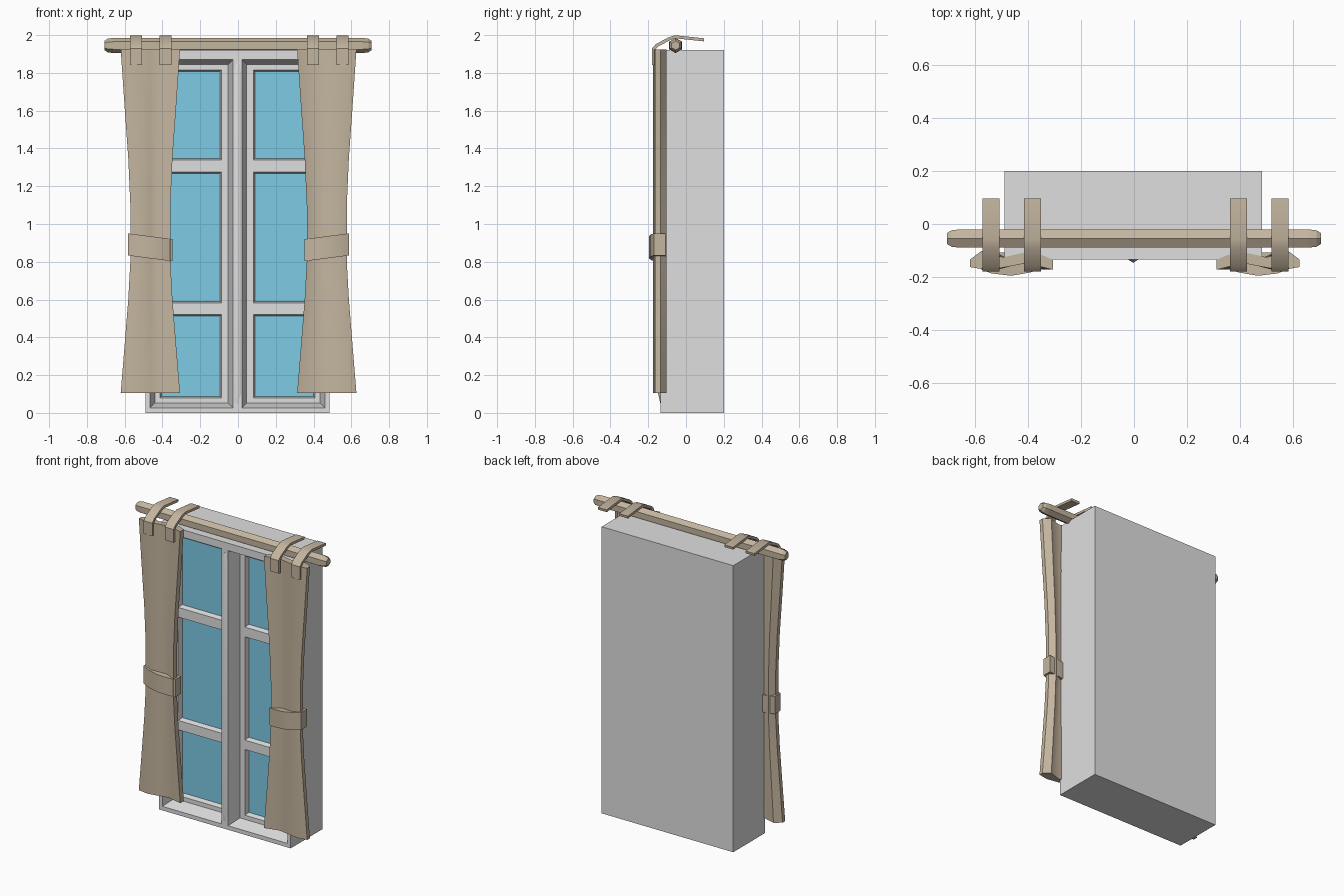
import bpy, bmesh, math

if "Cube" in bpy.data.objects:
    bpy.data.objects.remove(bpy.data.objects["Cube"])


def material(name, rgb):
    m = bpy.data.materials.new(name)
    m.diffuse_color = (*rgb, 1)
    m.use_nodes = True
    m.node_tree.nodes["Principled BSDF"].inputs["Base Color"].default_value = m.diffuse_color
    return m


GREY = material("frame_grey", (0.74, 0.74, 0.74))
GLASS = material("glass_blue", (0.21, 0.6, 0.79))
TAN = material("curtain_tan", (0.55, 0.46, 0.345))


def finish(bm, name, mats, mirror=None, recalc=True, smooth=0):
    """Make the object; mirror is the x position of the mirror plane."""
    if recalc:
        bmesh.ops.recalc_face_normals(bm, faces=bm.faces)
    me = bpy.data.meshes.new(name)
    bm.to_mesh(me)
    bm.free()
    for m in mats:
        me.materials.append(m)
    ob = bpy.data.objects.new(name, me)
    bpy.context.collection.objects.link(ob)
    if mirror is not None:
        ob.location.x = mirror
        ob.modifiers.new("mirror", 'MIRROR')
    if smooth:
        bpy.ops.object.select_all(action='DESELECT')
        ob.select_set(True)
        bpy.context.view_layer.objects.active = ob
        bpy.ops.object.shade_smooth_by_angle(angle=math.radians(smooth))
    return ob


def loft(name, rings, mat, mirror=None, smooth=0):
    """Closed solid through a list of equal-length point rings."""
    bm = bmesh.new()
    vs = [[bm.verts.new(p) for p in r] for r in rings]
    n = len(vs[0])
    for a, b in zip(vs, vs[1:]):
        for i in range(n):
            j = (i + 1) % n
            bm.faces.new((a[i], a[j], b[j], b[i]))
    bm.faces.new(vs[0])
    bm.faces.new(vs[-1])
    return finish(bm, name, [mat], mirror, smooth=smooth)


# Window body: box whose front steps back into two sashes of three panes
FRONT, SASH, PANE, BACK = -0.135, -0.045, -0.012, 0.2
bm = bmesh.new()


def rect(x0, x1, z0, z1, y):
    return [(x0, y, z0), (x1, y, z0), (x1, y, z1), (x0, y, z1)]


def quad(pts, mi=0):
    bm.faces.new([bm.verts.new(p) for p in pts]).material_index = mi


def ring(a, b):
    for i in range(4):
        j = (i + 1) % 4
        quad((a[i], a[j], b[j], b[i]))


def panel(xs, zs, y):
    """Flat grid with every odd cell left open; returns the openings."""
    holes = []
    for i in range(len(xs) - 1):
        for k in range(len(zs) - 1):
            cell = (xs[i], xs[i + 1], zs[k], zs[k + 1])
            if i % 2 and k % 2:
                holes.append(cell)
            else:
                quad(rect(*cell, y))
    return holes


def inset(c, d):
    return (c[0] + d, c[1] - d, c[2] + d, c[3] - d)


outer = (-0.49, 0.485, 0.0, 1.92)
quad(rect(*outer, BACK)[::-1])
ring(rect(*outer, BACK), rect(*outer, FRONT))
for hole in panel([-0.49, -0.465, -0.027, 0.021, 0.46, 0.485],
                  [0, 0.027, 1.87, 1.92], FRONT):
    sash = inset(hole, 0.025)
    ring(rect(*hole, FRONT), rect(*sash, SASH))
    # the stile beside the centre post is a little wider
    left, right = (0.028, 0.036) if hole[0] < 0 else (0.036, 0.028)
    xs = [sash[0], sash[0] + left, sash[1] - right, sash[1]]
    zs = [sash[2], 0.08, 0.52, 0.583, 1.275, 1.34, 1.815, sash[3]]
    for h in panel(xs, zs, SASH):
        p = inset(h, 0.008)
        ring(rect(*h, SASH), rect(*p, PANE))
        quad(rect(*p, PANE), 1)
bmesh.ops.remove_doubles(bm, verts=bm.verts, dist=1e-5)
finish(bm, "window_body", [GREY, GLASS], recalc=False)

# Slim ridge over the joint between the sashes
loft("centre_strip", [
    [(-0.003 + w * u, -0.134 - d * (u == 0), z) for u in (-1, 0, 1)]
    for z, w, d in ((0.05, 0.012, 0.002), (0.1, 0.02, 0.013),
                    (1.8, 0.02, 0.013), (1.85, 0.012, 0.002))], GREY,
     smooth=75)

# Hexagonal curtain rod with tapered ends
loft("curtain_rod", [
    [(x, -0.055 + r * math.sin(k * math.pi / 3),
      1.945 + r * math.cos(k * math.pi / 3)) for k in range(6)]
    for x, r in ((-0.708, 0.024), (-0.69, 0.036), (-0.66, 0.04),
                 (0.66, 0.04), (0.69, 0.036), (0.708, 0.024))], TAN)

# Softly folded curtains, drawn in at the waist
CX = 0.467
front = [(-1, -0.173), (-0.37, -0.148), (0, -0.159), (0.55, -0.175),
         (1, -0.163)]
back = [(1, -0.135), (0.72, -0.102), (0.2, -0.126), (-0.37, -0.106),
        (-0.7, -0.115), (-1, -0.135)]

loft("curtain", [
    [(CX + u * w, y, z) for u, y in front + back] for z, w in (
        (0.105, 0.157), (0.35, 0.137), (0.6, 0.117), (0.8, 0.106),
        (1.1, 0.106), (1.35, 0.117), (1.6, 0.135), (1.925, 0.157))],
     TAN, 0.003, 40)

# Tiebacks wrapped around the waist, tilted down toward the glass
tie = [(-0.118, -0.168), (-0.075, -0.183), (0, -0.196), (0.075, -0.187),
       (0.118, -0.17), (0.118, -0.108), (-0.118, -0.108)]
loft("tieback", [[(CX + x, y, z + x * 0.13) for x, y in tie]
                 for z in (0.818, 0.935)], TAN, 0.002, 35)

# Hanging tabs that run from the curtain top over the rod
path = [(-0.172, 1.842), (-0.172, 1.925), (-0.155, 1.945), (-0.09, 1.98),
        (-0.058, 1.991), (0.095, 1.975)]
offset = [(-0.008, 0), (-0.008, 0.004), (-0.005, 0.007), (-0.003, 0.008),
          (0, 0.008), (0.001, 0.008)]
for n, x in enumerate((0.39, 0.547)):
    loft("curtain_tab_%d" % (n + 1), [
        [(x + s, y + k * oy, z + k * oz) for s, k in
         ((-0.032, 1), (0.032, 1), (0.032, -1), (-0.032, -1))]
        for (y, z), (oy, oz) in zip(path, offset)], TAN, 0.006, 35)
